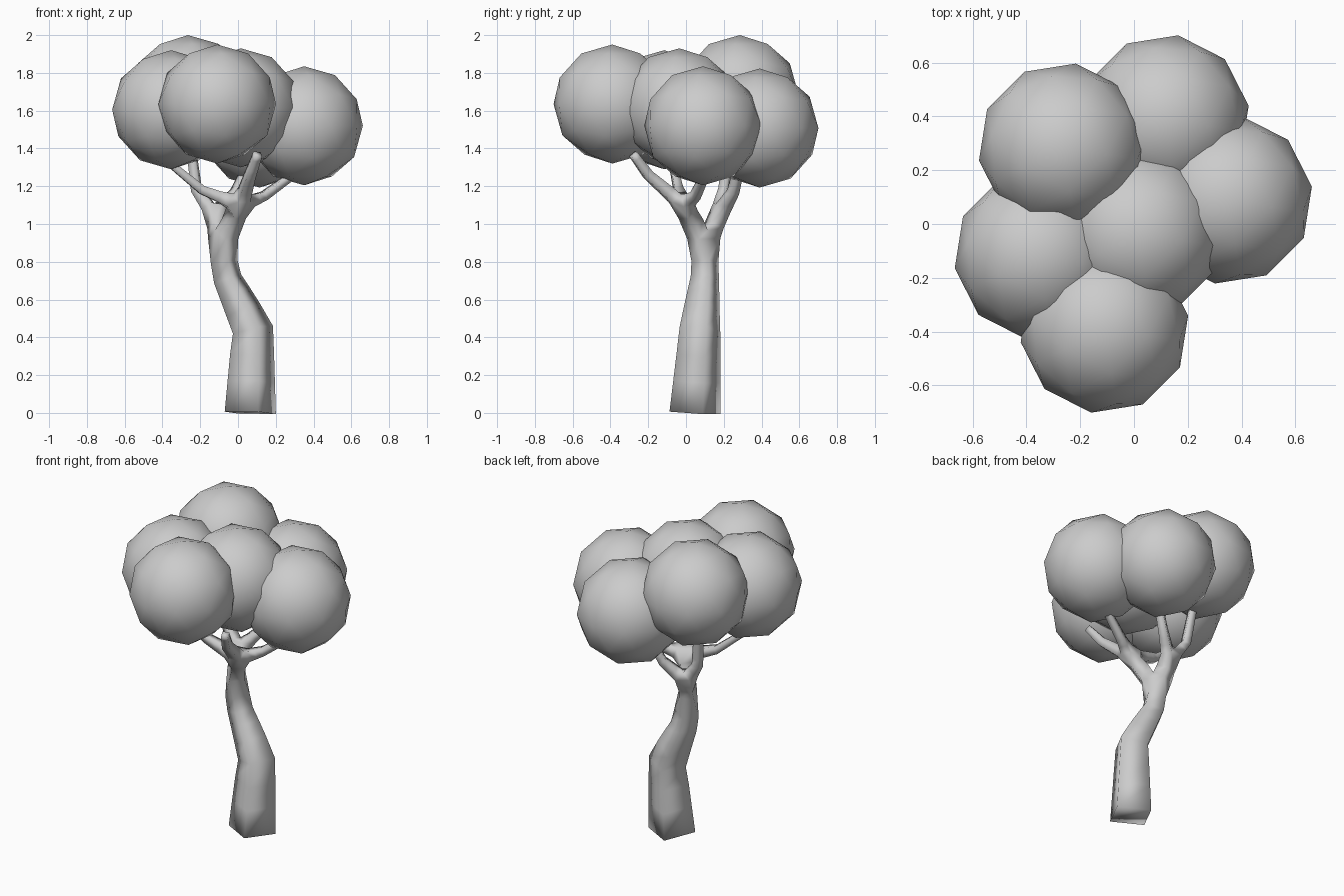
import bpy, bmesh
from math import radians
from mathutils import Matrix

if "Cube" in bpy.data.objects:
    bpy.data.objects.remove(bpy.data.objects["Cube"])

# Branch skeleton: (position, radius, parent index)
NODES = [
    ((0.065, 0.048, 0.0), 0.100, None),    # 0 root
    ((0.079, 0.074, 0.44), 0.080, 0),      # 1 trunk bend
    ((-0.055, 0.10, 0.71), 0.056, 1),      # 2 upper trunk
    ((-0.09, 0.10, 0.88), 0.050, 2),       # 3 main fork
    ((0.015, -0.015, 1.10), 0.036, 3),     # 4 front limb
    ((-0.12, 0.17, 1.04), 0.036, 3),       # 5 back limb
    ((-0.19, -0.04, 1.18), 0.023, 4),      # 6 left twig
    ((-0.36, -0.07, 1.32), 0.018, 6),
    ((0.14, 0.05, 1.15), 0.023, 4),        # 8 right twig
    ((0.32, 0.11, 1.28), 0.018, 8),
    ((0.065, -0.20, 1.26), 0.025, 4),      # 10 front twig
    ((0.105, -0.28, 1.37), 0.020, 10),
    ((-0.22, 0.20, 1.18), 0.024, 5),       # 12 back left twig
    ((-0.25, 0.23, 1.42), 0.020, 12),
    ((-0.01, 0.25, 1.17), 0.024, 5),       # 14 back right twig
    ((0.07, 0.29, 1.34), 0.020, 14),
]

# Foliage ball centres
BALLS = [
    (0.35, 0.09, 1.52), (-0.265, 0.285, 1.685), (-0.11, -0.39, 1.635),
    (-0.355, -0.115, 1.605), (0.115, 0.39, 1.508), (0.015, -0.035, 1.615),
]
BALL_RADIUS = 0.315


def add_object(name, bm):
    mesh = bpy.data.meshes.new(name)
    bm.to_mesh(mesh)
    bm.free()
    obj = bpy.data.objects.new(name, mesh)
    bpy.context.collection.objects.link(obj)
    return obj


# Trunk and branches: skinned skeleton
bm = bmesh.new()
skin = bm.verts.layers.skin.verify()
verts = []
for co, radius, parent in NODES:
    v = bm.verts.new(co)
    v[skin].radius = (radius, radius)
    v[skin].use_root = parent is None
    if parent is not None:
        bm.edges.new((verts[parent], v))
    verts.append(v)
trunk = add_object("trunk_and_branches", bm)
mod = trunk.modifiers.new("Skin", 'SKIN')
mod.use_smooth_shade = True

# Foliage: low-poly smooth icospheres
for i, centre in enumerate(BALLS):
    bm = bmesh.new()
    bmesh.ops.create_icosphere(
        bm, subdivisions=2, radius=BALL_RADIUS,
        matrix=Matrix.Translation(centre) @ Matrix.Rotation(radians(-9), 4, 'Z'))
    for f in bm.faces:
        f.smooth = True
    add_object(f"foliage_ball_{i + 1}", bm)
